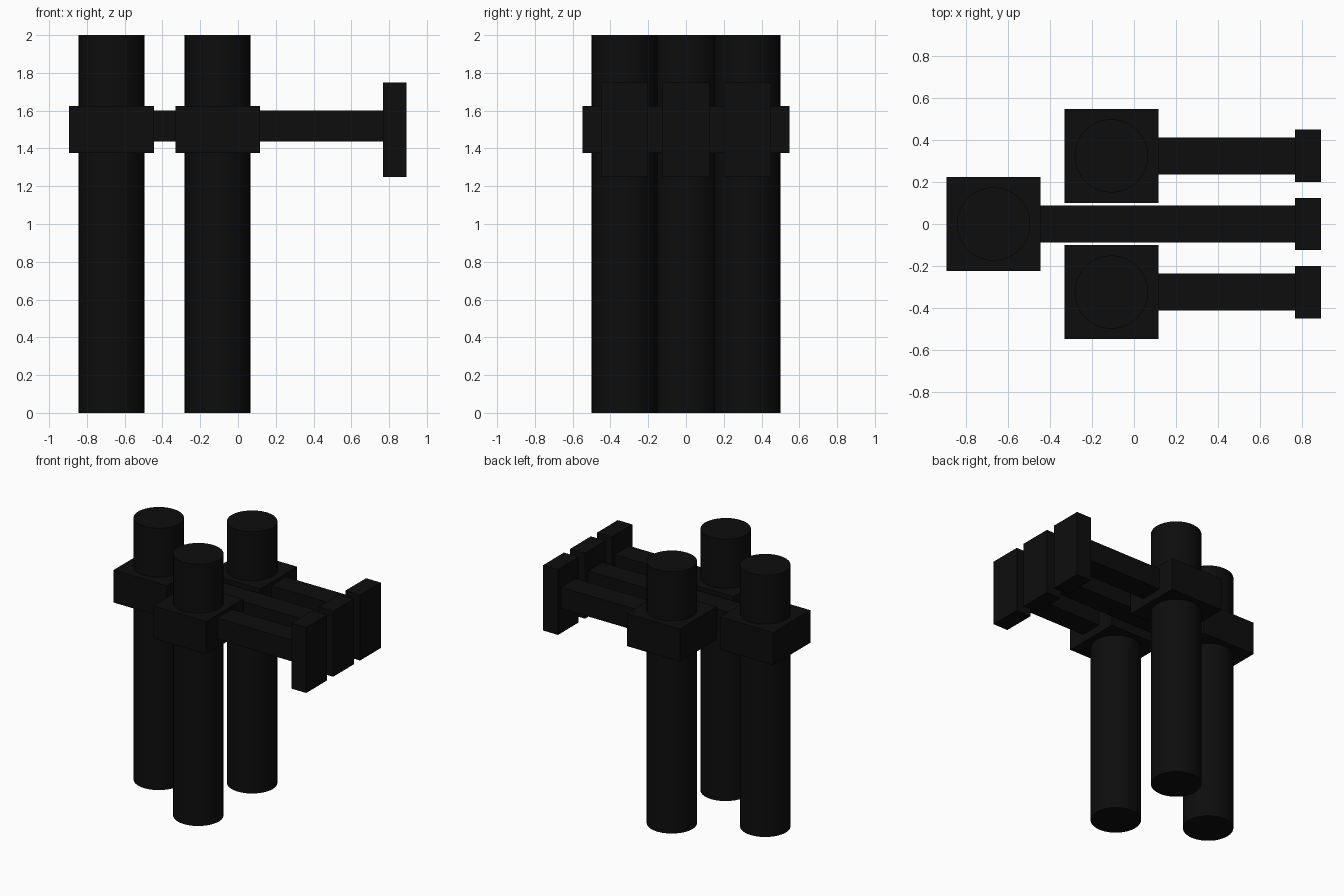
import bpy
import math

cube = bpy.data.objects.get("Cube")
if cube:
    bpy.data.objects.remove(cube, do_unlink=True)

black = bpy.data.materials.new("matte black")
black.use_nodes = True
colour = (0.004, 0.004, 0.004, 1)
black.diffuse_color = colour
black.node_tree.nodes["Principled BSDF"].inputs["Base Color"].default_value = colour


def box(name, x, y, z):
    """Box from (low, high) ranges along each axis."""
    spans = (x, y, z)
    bpy.ops.mesh.primitive_cube_add(size=1, location=[(a + b) / 2 for a, b in spans])
    obj = bpy.context.object
    obj.name = name
    obj.scale = [b - a for a, b in spans]
    bpy.ops.object.transform_apply(location=False, rotation=False, scale=True)
    obj.data.materials.append(black)


def around(centre, half):
    return (centre - half, centre + half)


def tube(name, x, y):
    bpy.ops.mesh.primitive_cylinder_add(vertices=32, radius=0.175, depth=2, location=(x, y, 1))
    obj = bpy.context.object
    obj.name = name
    obj.data.materials.append(black)
    bpy.ops.object.shade_smooth_by_angle(angle=math.radians(30))


# Each unit: upright tube, square collar, horizontal bar and end plate
units = {"middle": (-0.67, 0), "front": (-0.108, -0.325), "back": (-0.108, 0.325)}
for side, (x, y) in units.items():
    tube(side + "_tube", x, y)
    box(side + "_collar", around(x, 0.224), around(y, 0.224), (1.377, 1.626))
    box(side + "_bar", (x + 0.2, 0.78), around(y, 0.088), (1.438, 1.6))
    box(side + "_end_plate", (0.767, 0.892), around(y, 0.125), (1.25, 1.75))
